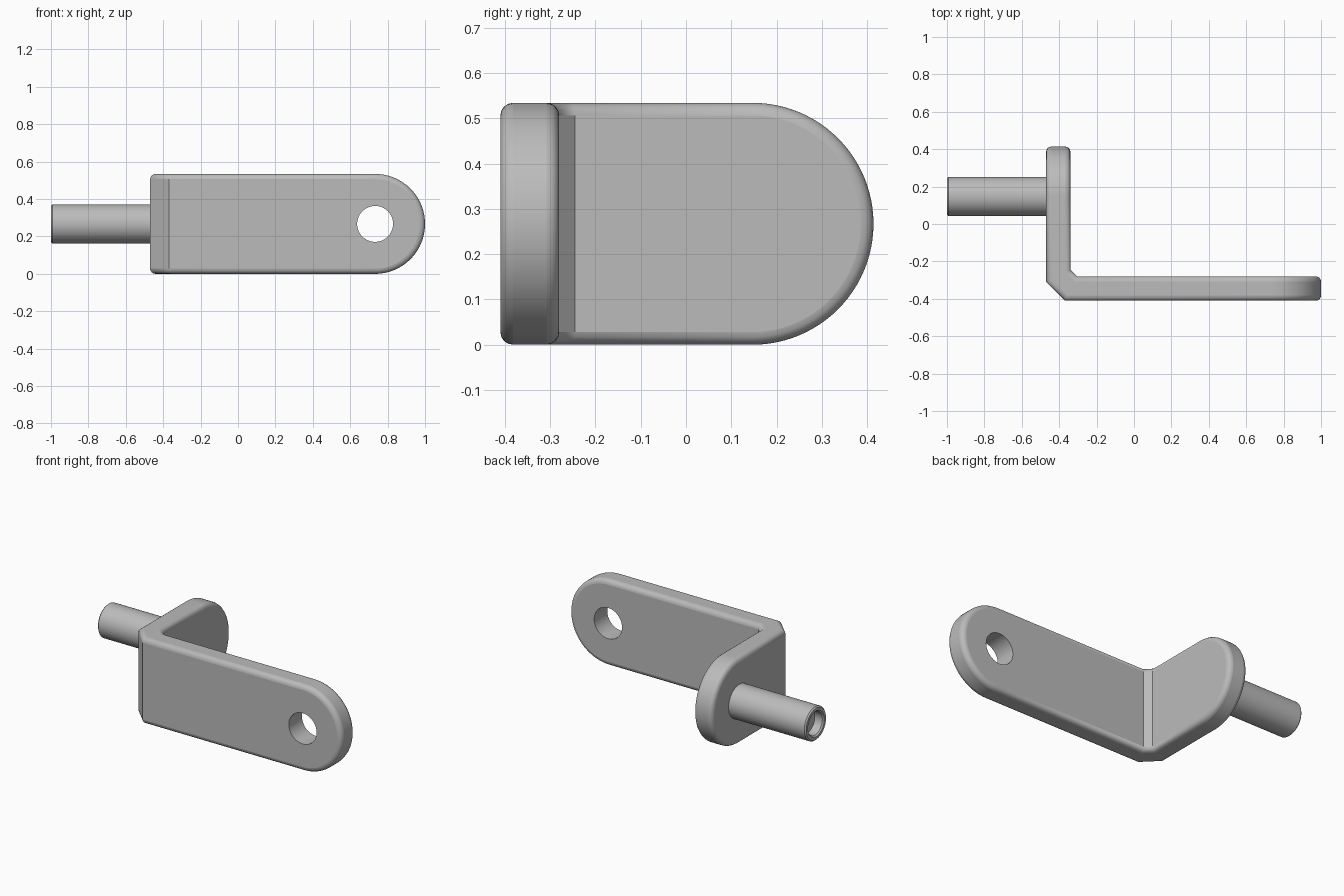
import bpy, bmesh, math
from mathutils import Matrix, Vector

old = bpy.data.objects.get("Cube")
if old:
    bpy.data.objects.remove(old, do_unlink=True)

steel = bpy.data.materials.new("grey_steel")
steel.use_nodes = True
GREY = (0.5, 0.5, 0.5, 1)
steel.diffuse_color = GREY
steel.node_tree.nodes["Principled BSDF"].inputs["Base Color"].default_value = GREY

R = 0.267             # half height of the plates and radius of their ends
X0, X1 = -0.47, -0.34  # faces of the short plate
Y0, Y1 = -0.41, -0.28  # faces of the long plate
HOLE_X, PIN_Y = 0.733, 0.147
STEPS = 24


def add_object(name, bm):
    bmesh.ops.recalc_face_normals(bm, faces=bm.faces)
    mesh = bpy.data.meshes.new(name)
    bm.to_mesh(mesh)
    bm.free()
    mesh.materials.append(steel)
    obj = bpy.data.objects.new(name, mesh)
    bpy.context.collection.objects.link(obj)
    return obj


def smooth(obj):
    bpy.ops.object.select_all(action='DESELECT')
    obj.select_set(True)
    bpy.context.view_layer.objects.active = obj
    bpy.ops.object.shade_smooth_by_angle(angle=math.radians(35))


# Bracket: stations (outer point, inner point, half height) along the bent strip
arc = [math.pi / 2 * i / STEPS for i in range(STEPS + 1)]
stations = []
for a in reversed(arc):
    y = PIN_Y + R * math.sin(a)
    stations.append(((X0, y), (X1, y), R * math.cos(a)))
stations.append(((X0, Y0 + 0.1), (X1, Y1 + 0.035), R))
stations.append(((X0 + 0.1, Y0), (X1 + 0.035, Y1), R))
for a in arc:
    x = HOLE_X + R * math.sin(a)
    stations.append(((x, Y0), (x, Y1), R * math.cos(a)))

bm = bmesh.new()
rings = []
for outer, inner, h in stations:
    rings.append([bm.verts.new((p[0], p[1], R + s * h))
                  for p, s in ((outer, -1), (outer, 1), (inner, 1), (inner, -1))])
for a, b in zip(rings, rings[1:]):
    for i in range(4):
        j = (i + 1) % 4
        bm.faces.new((a[i], a[j], b[j], b[i]))
bmesh.ops.remove_doubles(bm, verts=bm.verts, dist=0.0001)
bmesh.ops.dissolve_limit(bm, angle_limit=math.radians(1), verts=bm.verts, edges=bm.edges)
bracket = add_object("bent_bracket", bm)

# Rounded edges on the strip
bevel = bracket.modifiers.new("rounded_edges", 'BEVEL')
bevel.width = 0.028
bevel.segments = 4
bevel.limit_method = 'ANGLE'
bevel.angle_limit = math.radians(60)
bevel.use_clamp_overlap = False

# Screw hole cutter
bm = bmesh.new()
bmesh.ops.create_cone(bm, cap_ends=True, segments=64, radius1=0.096, radius2=0.096, depth=0.5,
                      matrix=Matrix.Translation((HOLE_X, Y0, R)) @ Matrix.Rotation(math.pi / 2, 4, 'X'))
cutter = add_object("hole_cutter", bm)
cutter.hide_render = True
cutter.hide_viewport = True
cut = bracket.modifiers.new("screw_hole", 'BOOLEAN')
cut.operation = 'DIFFERENCE'
cut.solver = 'EXACT'
cut.object = cutter
smooth(bracket)

# Hollow-ended pin, turned around its axis
profile = [(X0 + 0.03, 0), (X0 + 0.03, 0.105), (-0.992, 0.105), (-1, 0.097),
           (-1, 0.08), (-0.992, 0.072), (-0.94, 0.072), (-0.94, 0)]
bm = bmesh.new()
verts = [bm.verts.new((x, PIN_Y, R + r)) for x, r in profile]
edges = [bm.edges.new(pair) for pair in zip(verts, verts[1:])]
bmesh.ops.spin(bm, geom=verts + edges, cent=Vector((0, PIN_Y, R)), axis=(1, 0, 0),
               angle=2 * math.pi, steps=48)
bmesh.ops.remove_doubles(bm, verts=bm.verts, dist=0.0001)
smooth(add_object("pin", bm))
